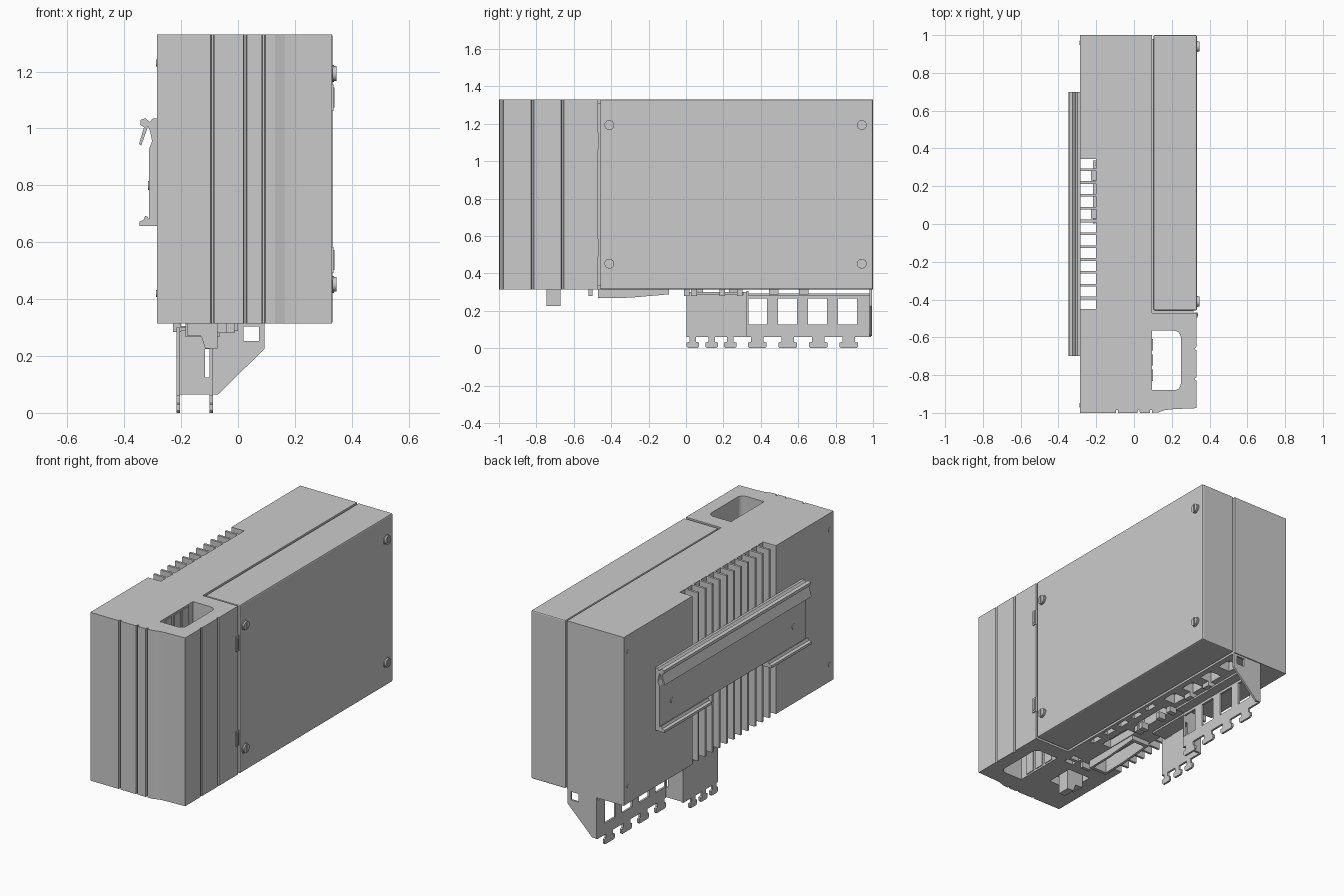
import bpy, bmesh, math
from mathutils import Vector

if "Cube" in bpy.data.objects:
    bpy.data.objects.remove(bpy.data.objects["Cube"])

Z0, Z1 = 0.315, 1.33   # underside and top of the housing


def prism(name, pts, axis, lo, hi):
    """Extrude a 2D outline along an axis: x -> (y,z), y -> (x,z), z -> (x,y)."""
    place = {'x': lambda p, t: (t, p[0], p[1]),
             'y': lambda p, t: (p[0], t, p[1]),
             'z': lambda p, t: (p[0], p[1], t)}[axis]
    bm = bmesh.new()
    face = bm.faces.new([bm.verts.new(place(p, lo)) for p in pts])
    ext = bmesh.ops.extrude_face_region(bm, geom=[face])
    move = Vector(place((0, 0), hi - lo))
    bmesh.ops.translate(bm, vec=move, verts=[v for v in ext['geom'] if isinstance(v, bmesh.types.BMVert)])
    bmesh.ops.recalc_face_normals(bm, faces=bm.faces)
    me = bpy.data.meshes.new(name)
    bm.to_mesh(me)
    bm.free()
    ob = bpy.data.objects.new(name, me)
    bpy.context.collection.objects.link(ob)
    return ob


def box(name, x0, x1, y0, y1, z0, z1):
    return prism(name, [(x0, y0), (x1, y0), (x1, y1), (x0, y1)], 'z', z0, z1)


def apply(ob):
    bpy.context.view_layer.objects.active = ob
    for m in list(ob.modifiers):
        bpy.ops.object.modifier_apply(modifier=m.name)


def cut(ob, cutters):
    for c in cutters:
        m = ob.modifiers.new("cut", 'BOOLEAN')
        m.operation, m.solver, m.object = 'DIFFERENCE', 'EXACT', c
        c.hide_render = True
    apply(ob)
    for c in cutters:
        bpy.data.objects.remove(c)


def bevel(ob, width, segments=2):
    m = ob.modifiers.new("bevel", 'BEVEL')
    m.width, m.segments, m.limit_method = width, segments, 'ANGLE'
    apply(ob)


def disc(name, x0, x1, y, z, r, n=24):
    pts = [(y + r * math.cos(2 * math.pi * i / n), z + r * math.sin(2 * math.pi * i / n)) for i in range(n)]
    ob = prism(name, pts, 'x', x0, x1)
    smooth(ob)
    return ob


def smooth(ob):
    bpy.ops.object.select_all(action='DESELECT')
    ob.select_set(True)
    bpy.context.view_layer.objects.active = ob
    bpy.ops.object.shade_smooth_by_angle(angle=math.radians(35))


# housing: grooved front, handle column, side recess for the heat sink
outline = [(-0.285, -1)]
for gx in (-0.09, 0.025, 0.09):
    outline += [(gx - 0.006, -1), (gx - 0.004, -0.985), (gx + 0.004, -0.985), (gx + 0.006, -1)]
outline += [(0.13, -0.997), (0.165, -0.985), (0.21, -0.98), (0.33, -0.975)]
for gy in (-0.82, -0.66):
    outline += [(0.33, gy - 0.008), (0.323, gy - 0.004), (0.323, gy + 0.004), (0.33, gy + 0.008)]
outline += [(0.33, -0.47), (0.094, -0.47), (0.094, 1), (-0.285, 1),
            (-0.285, 0.345), (-0.2, 0.345), (-0.2, -0.45), (-0.285, -0.45)]
housing = prism("housing", outline, 'z', Z0, Z1)

# handle opening runs right through, rounded on the outer side
grip = [(0.095, -0.88)]
for cy, a0 in ((-0.845, -90), (-0.6, 0)):
    for i in range(6):
        a = math.radians(a0 + i * 18)
        grip.append((0.213 + 0.035 * math.cos(a), cy + 0.035 * math.sin(a)))
grip.append((0.095, -0.565))
cutters = [prism("grip_cutter", grip, 'z', 0.2, 1.4)]


def pocket(x0, x1, y0, y1, depth):
    cutters.append(box("pocket_cutter", x0, x1, y0, y1, Z0 - 0.05, Z0 + depth))


# sockets on the underside
for y in (0.38, 0.54, 0.70, 0.86):
    pocket(-0.02, 0.06, y - 0.045, y + 0.045, 0.06)
for i in range(5):
    pocket(0.045, 0.075, -0.3 + i * 0.12, -0.23 + i * 0.12, 0.04)
pocket(-0.06, 0.0, 0.02, 0.26, 0.06)
pocket(-0.06, 0.0, -0.28, -0.06, 0.05)
pocket(-0.17, -0.08, -0.45, -0.11, 0.04)
pocket(-0.19, -0.04, -0.79, -0.62, 0.05)
for y in (-0.55, -0.5):
    pocket(-0.02, 0.04, y - 0.015, y + 0.015, 0.03)
cut(housing, cutters)

# ribs inside the handle opening
for y in (-0.8, -0.72, -0.64):
    box("grip_rib", 0.09, 0.1, y - 0.03, y + 0.03, Z0 + 0.01, Z1 - 0.01)

# side cover with a shadow gap behind it
box("gap_core", 0.08, 0.12, -0.475, 0.98, Z0 + 0.02, Z1 - 0.02)
box("gap_core_front", 0.11, 0.315, -0.48, -0.44, Z0 + 0.02, Z1 - 0.02)
cover = box("side_cover", 0.104, 0.333, -0.458, 1, Z0, Z1)
bevel(cover, 0.007)

# cover screws: washer, head and slot
for y in (-0.41, 0.94):
    for z in (0.452, 1.193):
        disc("screw_collar", 0.33, 0.337, y, z, 0.03)
        head = disc("screw_head", 0.33, 0.346, y, z, 0.026)
        cut(head, [box("slot_cutter", 0.34, 0.36, y - 0.004, y + 0.004, z - 0.02, z + 0.02)])

# hinges
for z in (0.537, 1.108):
    box("hinge_leaf", 0.32, 0.336, -0.495, -0.468, z - 0.046, z + 0.046)
    box("hinge_pin", 0.33, 0.34, -0.487, -0.475, z - 0.035, z + 0.035)

# heat sink fins
for i in range(11):
    y = -0.392 + i * 0.068
    box("heat_sink_fin", -0.285, -0.195, y - 0.007, y + 0.007, Z0, Z1)

# mounting rail: sprung top hook and split bottom hook
rail = [(-0.284, 1.035), (-0.3, 1.035), (-0.31, 1.022), (-0.325, 1.036), (-0.343, 1.03),
        (-0.343, 1.012), (-0.33, 1.005), (-0.348, 0.945), (-0.34, 0.94), (-0.316, 1.008),
        (-0.309, 0.99), (-0.302, 0.955), (-0.312, 0.93), (-0.312, 0.685), (-0.284, 0.685)]
prism("mounting_rail", rail, 'y', -0.7, 0.7)
hook = [(-0.284, 0.69), (-0.284, 0.657), (-0.347, 0.657), (-0.347, 0.672),
        (-0.332, 0.678), (-0.326, 0.692), (-0.318, 0.69), (-0.312, 0.677), (-0.312, 0.69)]
prism("rail_bottom_hook_rear", hook, 'y', 0.25, 0.7)
prism("rail_bottom_hook_front", hook, 'y', -0.7, -0.32)
for y in (-0.58, 0.58):
    disc("rail_screw", -0.316, -0.31, y, 0.8, 0.016, 16)
for y in (-0.96, 0.96):
    for z in (0.42, 1.23):
        disc("housing_screw", -0.288, -0.284, y, z, 0.012, 12)


# cable brackets with hammer-headed teeth along the lower edge
def toothed(y0, y1, top, teeth):
    pts = [(y1, top), (y0, top), (y0, 0.06)]
    for a, b in teeth:
        pts += [(a + 0.016, 0.06), (a + 0.016, 0.034), (a, 0.03), (a, 0.008), (a + 0.008, 0),
                (b - 0.008, 0), (b, 0.008), (b, 0.03), (b - 0.016, 0.034), (b - 0.016, 0.06)]
    return pts + [(y1, 0.06)]


teeth_a = [(0.004 + 0.1 * i, 0.07 + 0.1 * i) for i in range(3)]
prism("bracket_small", toothed(0.002, 0.335, Z0 - 0.015, teeth_a), 'x', -0.216, -0.204)
box("bracket_small_top", -0.216, -0.11, 0.03, 0.31, 0.288, 0.3)
flange_a = box("bracket_small_flange", -0.216, -0.09, 0.323, 0.335, 0.065, Z0 - 0.01)
cut(flange_a, [box("slot_cutter", -0.116, -0.099, 0.2, 0.4, 0.125, 0.225)])

teeth_b = [(0.332 + 0.163 * i, 0.43 + 0.163 * i) for i in range(4)]
large = prism("bracket_large", toothed(0.325, 0.99, 0.292, teeth_b), 'x', -0.1, -0.088)
cut(large, [box("window_cutter", -0.2, 0, 0.333 + 0.16 * i, 0.433 + 0.16 * i, 0.127, 0.265) for i in range(4)])
box("bracket_large_top", -0.1, -0.03, 0.335, 0.98, 0.28, 0.292)
gusset = [(-0.1, Z0), (-0.1, 0.065), (-0.07, 0.065), (0.094, 0.226), (0.094, Z0)]
flange_b = prism("bracket_large_flange", gusset, 'y', 0.982, 0.994)
cut(flange_b, [box("hole_cutter", 0.02, 0.073, 0.9, 1.1, 0.253, 0.303)])

# bracket clips and plug blocks under the housing
for y in (0.0, 0.04, 0.19, 0.285):
    box("clip", -0.06, -0.012, y - 0.012, y + 0.018, 0.28, Z0 + 0.005)
for y in (0.06, 0.26):
    box("clip_outer", -0.228, -0.2, y - 0.03, y + 0.03, 0.285, Z0 + 0.005)
for y in (0.47, 0.63):
    box("clip_rear", -0.08, 0.0, y - 0.025, y + 0.025, 0.288, Z0 + 0.005)
box("clip_front", -0.1, -0.04, -0.52, -0.5, 0.28, Z0 + 0.005)

# tapered connector hood, an open frame
hood = prism("connector_hood", [(-0.47, 0.267), (-0.3, 0.27), (-0.09, 0.288), (-0.09, Z0 + 0.005), (-0.47, Z0 + 0.005)],
             'x', -0.185, -0.065)
cut(hood, [box("hood_cutter", -0.17, -0.08, -0.45, -0.11, 0.2, 0.4)])

# latch block hanging from the front underside
latch = [(-0.18, Z0 + 0.05), (-0.18, 0.272), (-0.13, 0.27), (-0.115, 0.226), (-0.072, 0.226), (-0.072, Z0 + 0.05)]
prism("latch_block", latch, 'y', -0.745, -0.67)
